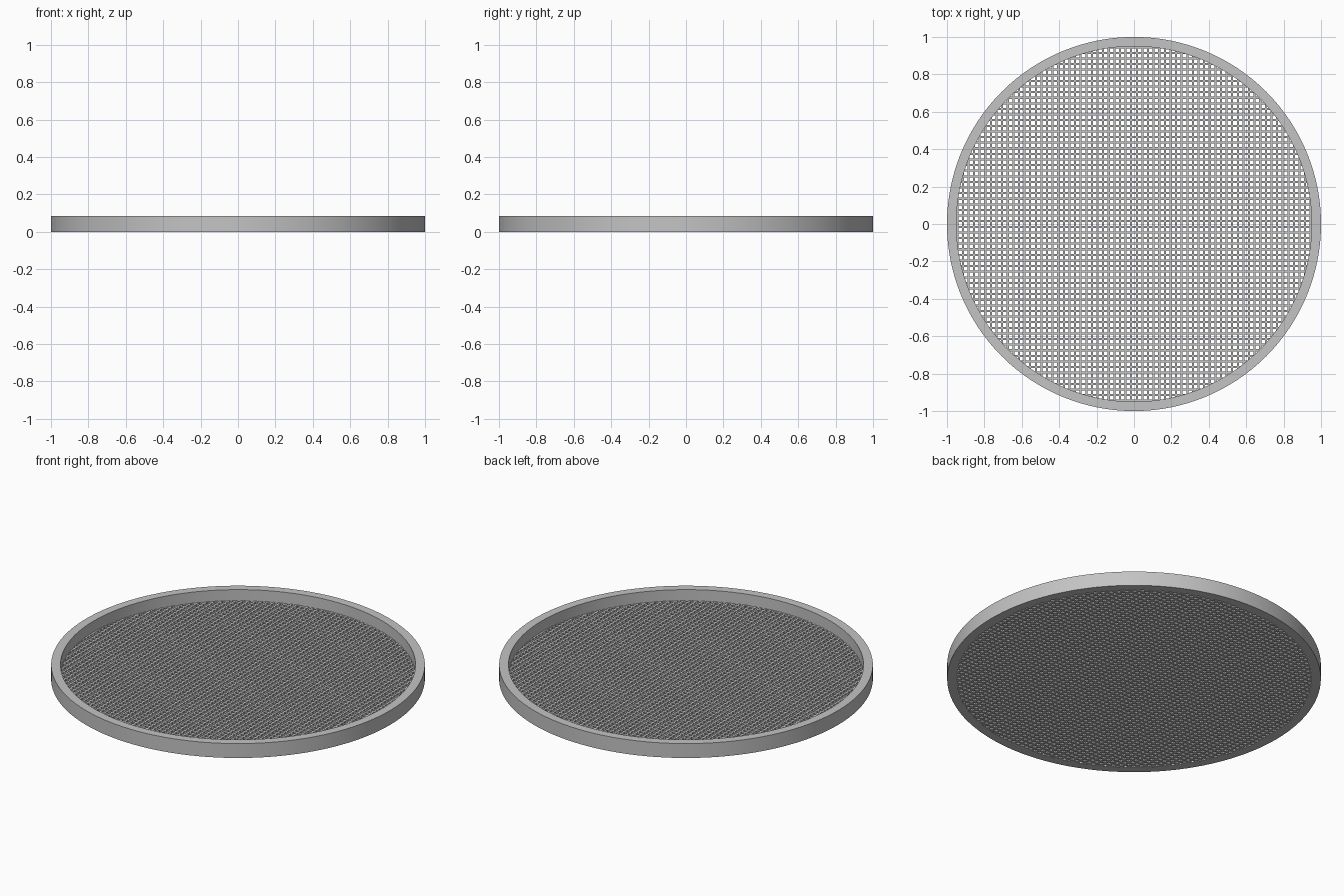
import bpy, bmesh, math
from mathutils import Matrix

cube = bpy.data.objects.get("Cube")
if cube:
    bpy.data.objects.remove(cube, do_unlink=True)

OUTER, INNER, HEIGHT = 1.0, 0.95, 0.085
FLOOR = 0.02            # thickness of the mesh floor
PITCH, BAR = 0.03, 0.011
SEGMENTS = 128

metal = bpy.data.materials.new("grey metal")
metal.use_nodes = True
grey = (0.55, 0.55, 0.55, 1)
metal.diffuse_color = grey
metal.node_tree.nodes["Principled BSDF"].inputs["Base Color"].default_value = grey


def make_object(name, bm):
    bmesh.ops.recalc_face_normals(bm, faces=bm.faces)
    mesh = bpy.data.meshes.new(name)
    bm.to_mesh(mesh)
    bm.free()
    mesh.materials.append(metal)
    obj = bpy.data.objects.new(name, mesh)
    bpy.context.collection.objects.link(obj)
    return obj


# Round frame: a rectangular profile swept in a full circle
bm = bmesh.new()
profile = [(INNER, 0), (OUTER, 0), (OUTER, HEIGHT), (INNER, HEIGHT)]
verts = [bm.verts.new((r, 0, z)) for r, z in profile]
edges = [bm.edges.new((verts[i], verts[(i + 1) % 4])) for i in range(4)]
bmesh.ops.spin(bm, geom=verts + edges, cent=(0, 0, 0), axis=(0, 0, 1),
               angle=math.tau, steps=SEGMENTS, use_merge=True)
bmesh.ops.remove_doubles(bm, verts=bm.verts, dist=0.0001)
frame = make_object("round_frame", bm)
bpy.ops.object.select_all(action="DESELECT")
frame.select_set(True)
bpy.context.view_layer.objects.active = frame
bpy.ops.object.shade_smooth_by_angle(angle=math.radians(30))


# Mesh floor: two sets of crossing bars, their ends buried in the frame
def make_bars(name, turn):
    bm = bmesh.new()
    reach = (INNER + OUTER) / 2
    count = int(INNER / PITCH)
    for i in range(-count, count + 2):
        x = (i - 0.5) * PITCH
        if abs(x) > INNER:
            continue
        length = 2 * math.sqrt(reach ** 2 - x ** 2)
        place = (Matrix.Rotation(turn, 4, "Z")
                 @ Matrix.Translation((x, 0, FLOOR / 2))
                 @ Matrix.Diagonal((BAR, length, FLOOR, 1)))
        bmesh.ops.create_cube(bm, size=1, matrix=place)
    return make_object(name, bm)


make_bars("floor_bars_lengthwise", 0)
make_bars("floor_bars_crosswise", math.pi / 2)
